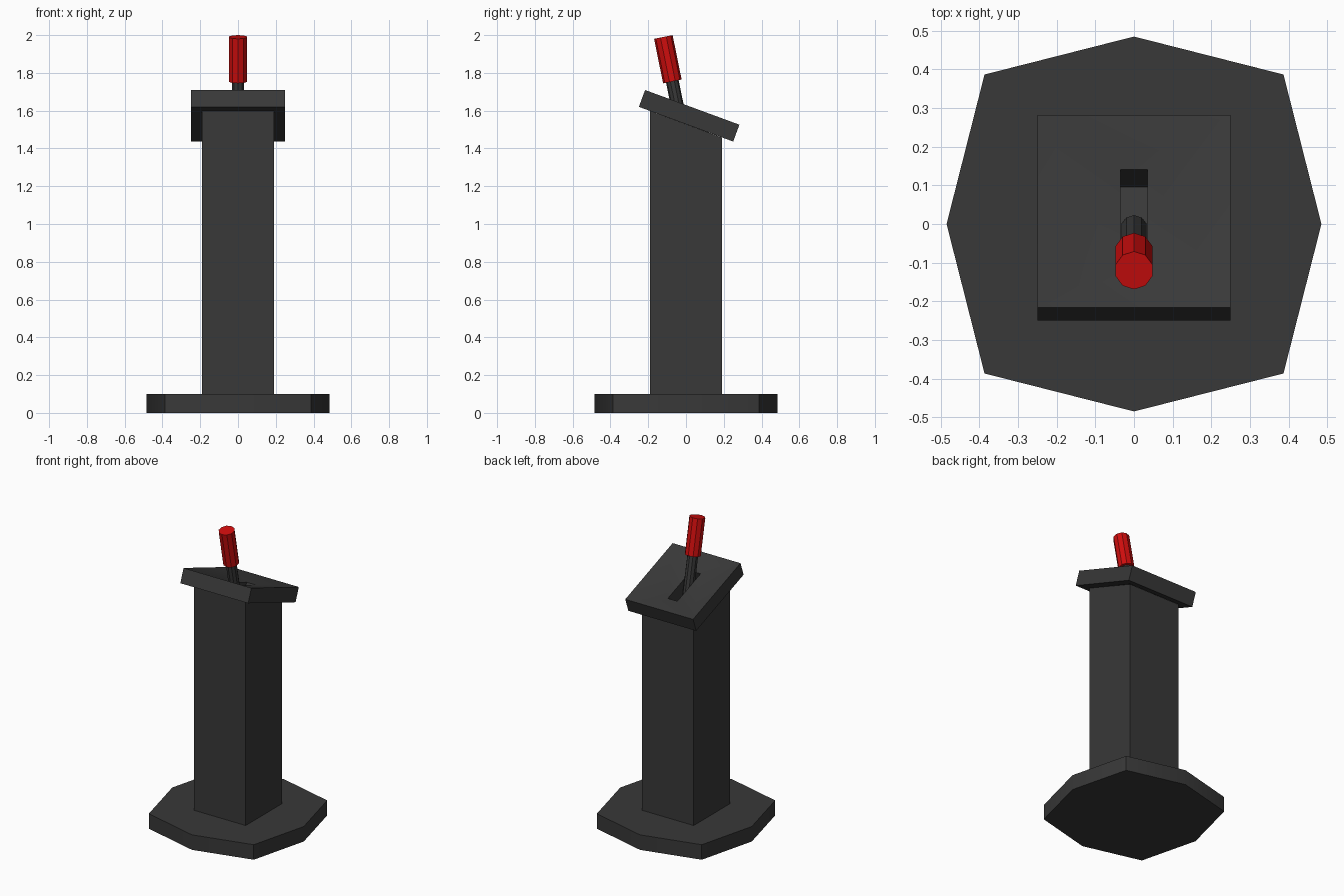
import bpy, math
from mathutils import Matrix, Vector

if "Cube" in bpy.data.objects:
    bpy.data.objects.remove(bpy.data.objects["Cube"])


def material(name, rgb):
    m = bpy.data.materials.new(name)
    m.diffuse_color = (*rgb, 1)
    m.use_nodes = True
    m.node_tree.nodes["Principled BSDF"].inputs["Base Color"].default_value = m.diffuse_color
    return m


GREY = material("dark grey", (0.04, 0.04, 0.04))
RED = material("red", (0.62, 0.004, 0.004))


def loft(name, rings, mat, cap_start=True, cap_end=True, matrix=Matrix()):
    """Skin counter-clockwise rings from the bottom upwards."""
    n = len(rings[0])
    verts = [matrix @ Vector(p) for r in rings for p in r]
    faces = []
    for k in range(len(rings) - 1):
        a, b = k * n, (k + 1) * n
        faces += [(a + i, a + (i + 1) % n, b + (i + 1) % n, b + i) for i in range(n)]
    if cap_start:
        faces.append(tuple(reversed(range(n))))
    if cap_end:
        faces.append(tuple(range((len(rings) - 1) * n, len(rings) * n)))
    me = bpy.data.meshes.new(name)
    me.from_pydata(verts, [], faces)
    me.materials.append(mat)
    ob = bpy.data.objects.new(name, me)
    bpy.context.collection.objects.link(ob)
    bpy.ops.object.select_all(action='DESELECT')
    ob.select_set(True)
    bpy.context.view_layer.objects.active = ob
    bpy.ops.object.shade_smooth_by_angle(angle=math.radians(30))
    return ob


def rect(hx, hy, z):
    return [(-hx, -hy, z), (hx, -hy, z), (hx, hy, z), (-hx, hy, z)]


def circle(r, n, z):
    return [(r * math.sin(2 * math.pi * i / n), -r * math.cos(2 * math.pi * i / n), z)
            for i in range(n)]


# eight-sided foot with slightly pushed-out diagonal corners
def foot(z):
    return [(x * (0.485 if i % 2 == 0 else 0.547) / 0.485,
             y * (0.485 if i % 2 == 0 else 0.547) / 0.485, z)
            for i, (x, y, _) in enumerate(circle(0.485, 8, z))]


loft("base", [foot(0), foot(0.1)], GREY)

# square column, cut off at the slope of the top plate
column_top = [(x, y, 1.528 - 0.37 * y) for x, y, _ in rect(0.19, 0.19, 0)]
loft("column", [rect(0.19, 0.19, 0.1), column_top], GREY, cap_start=False, cap_end=False)

# tilted plate: underside rim, sides, shallow funnel and lever slot
tilt = Matrix.Translation((0, 0.033, 1.6175)) @ Matrix.Rotation(math.radians(-20.2), 4, 'X')
loft("top_plate", [rect(0.19, 0.202, -0.095), rect(0.25, 0.266, -0.095),
                   rect(0.25, 0.266, 0), rect(0.035, 0.13, -0.04),
                   rect(0.035, 0.13, -0.17)], GREY, cap_start=False, matrix=tilt)

# lever leaning to the front, measured down from the grip's top
lean = Matrix.Translation((0, -0.12, 1.99)) @ Matrix.Rotation(math.radians(11.5), 4, 'X')
loft("lever_rod", [circle(0.034, 10, -0.55), circle(0.034, 10, -0.23)], GREY, matrix=lean)
loft("lever_grip", [circle(0.05, 10, -0.24), circle(0.05, 10, 0)], RED, matrix=lean)
